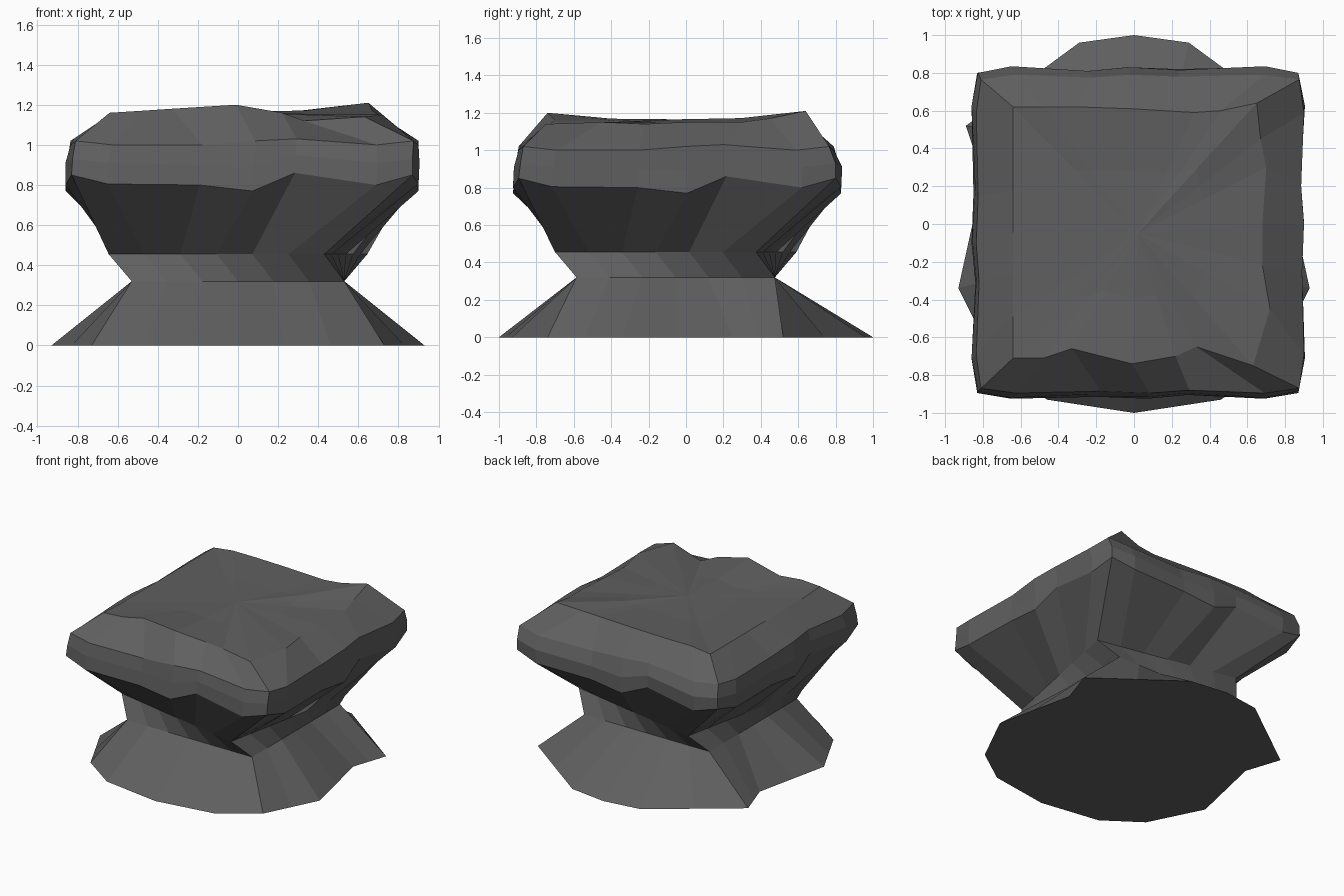
import bpy, bmesh, math
from mathutils import Vector, Matrix

if "Cube" in bpy.data.objects:
    bpy.data.objects.remove(bpy.data.objects["Cube"])

N = 6  # segments per side, every ring has four sides

stone = bpy.data.materials.new("dark grey stone")
stone.diffuse_color = (0.115, 0.115, 0.115, 1)
stone.use_nodes = True
stone.node_tree.nodes["Principled BSDF"].inputs["Base Color"].default_value = stone.diffuse_color


def square_ring(half, z, turn):
    """Square section, counter-clockwise from the front left corner."""
    rot = Matrix.Rotation(math.radians(turn), 3, 'Z')
    c = [Vector((sx * half, sy * half, 0)) for sx, sy in ((-1, -1), (1, -1), (1, 1), (-1, 1))]
    return [rot @ c[s].lerp(c[(s + 1) % 4], i / N) + Vector((0, -0.055, z))
            for s in range(4) for i in range(N)]


def rough_ring(x0, x1, y0, y1, cut, along, heights, wobble):
    """Rough rectangle with pulled-in corners; the same rough side is used four times."""
    ring = []
    sides = (((x0, y0), (x1, y0), (0, 1)), ((x1, y0), (x1, y1), (-1, 0)),
             ((x1, y1), (x0, y1), (0, -1)), ((x0, y1), (x0, y0), (1, 0)))
    for a, b, inward in sides:
        for i in range(N):
            p = Vector(a).lerp(Vector(b), along[i]) + Vector(inward) * wobble[i]
            if i == 0:
                mid = Vector(((x0 + x1) / 2, (y0 + y1) / 2))
                p += Vector((math.copysign(cut, mid.x - p.x), math.copysign(cut, mid.y - p.y)))
            ring.append(Vector((p.x, p.y, heights[i])))
    return ring


# foot outline: front and right runs, then mirrored
front = [(-.73, -.74), (-.46, -.93), (-.23, -.965), (0, -1), (.23, -.965), (.46, -.93)]
right = [(.73, -.74), (.83, -.54), (.93, -.34), (.865, -.045), (.80, .25), (.845, .385)]
back = [(.89, .52), (.59, .74), (.29, .96), (0, 1), (-.29, .96), (-.59, .74)]
left = [(-.89, .52)] + [(-x, y) for x, y in reversed(right[1:])]
foot = [Vector((x, y, 0)) for x, y in front + right + back + left]

# waist: narrow square, then slightly larger and twisted
waist_low = square_ring(.53, .32, 0)
waist_high = square_ring(.548, .455, -11.3)

# head: rough slab walls
along = [0, .12, .38, .53, .65, .88]
low_rim = rough_ring(-.86, .90, -.925, .83, .03, along,
                     [.85, .805, .80, .77, .86, .80], [0, 0, .01, .0, .02, 0])
mid_wall = rough_ring(-.86, .905, -.92, .835, .035, along,
                      [.93, .91, .90, .89, .95, .91], [0, 0, .02, .005, .025, 0])
high_rim = rough_ring(-.835, .90, -.895, .79, .025, along,
                      [1.02, 1.0, 1.0, 1.02, 1.03, 1.0], [0, 0, .01, 0, .015, 0])

# head: uneven edge of the top
top = [(-.64, -.71, 1.16), (-.48, -.71, 1.17), (-.33, -.66, 1.18), (-.01, -.74, 1.20),
       (.22, -.70, 1.16), (.33, -.65, 1.12), (.63, -.75, 1.14), (.72, -.45, 1.15),
       (.68, -.22, 1.14), (.68, 0, 1.15), (.70, .30, 1.15), (.67, .45, 1.17),
       (.65, .64, 1.21), (.46, .60, 1.18), (.32, .59, 1.17), (-.01, .61, 1.17),
       (-.3, .62, 1.17), (-.48, .62, 1.17)]
top += [(-.64, .62 - 1.33 * i / N, 1.15) for i in range(N)]
top = [Vector(p) for p in top]
mid = Vector((.02, -.05, 1.165))
inner = [Vector((*p.xy.lerp(mid.xy, .5), 1.155 + (p.z - 1.155) * .3)) for p in top]


def loft(name, rings, close_bottom=False, close_top=None):
    bm = bmesh.new()
    rows = [[bm.verts.new(p) for p in r] for r in rings]
    n = len(rows[0])
    for a, b in zip(rows, rows[1:]):
        for i in range(n):
            j = (i + 1) % n
            bm.faces.new((a[i], a[j], b[j], b[i]))
    if close_bottom:
        bm.faces.new(rows[0][::-1])
    if close_top is not None:
        c = bm.verts.new(close_top)
        for i in range(n):
            bm.faces.new((rows[-1][i], rows[-1][(i + 1) % n], c))
    me = bpy.data.meshes.new(name)
    bm.to_mesh(me)
    bm.free()
    me.materials.append(stone)
    ob = bpy.data.objects.new(name, me)
    bpy.context.collection.objects.link(ob)


loft("rock_foot", [foot, waist_low], close_bottom=True)
loft("rock_head", [waist_low, waist_high, low_rim, mid_wall, high_rim, top, inner], close_top=mid)
